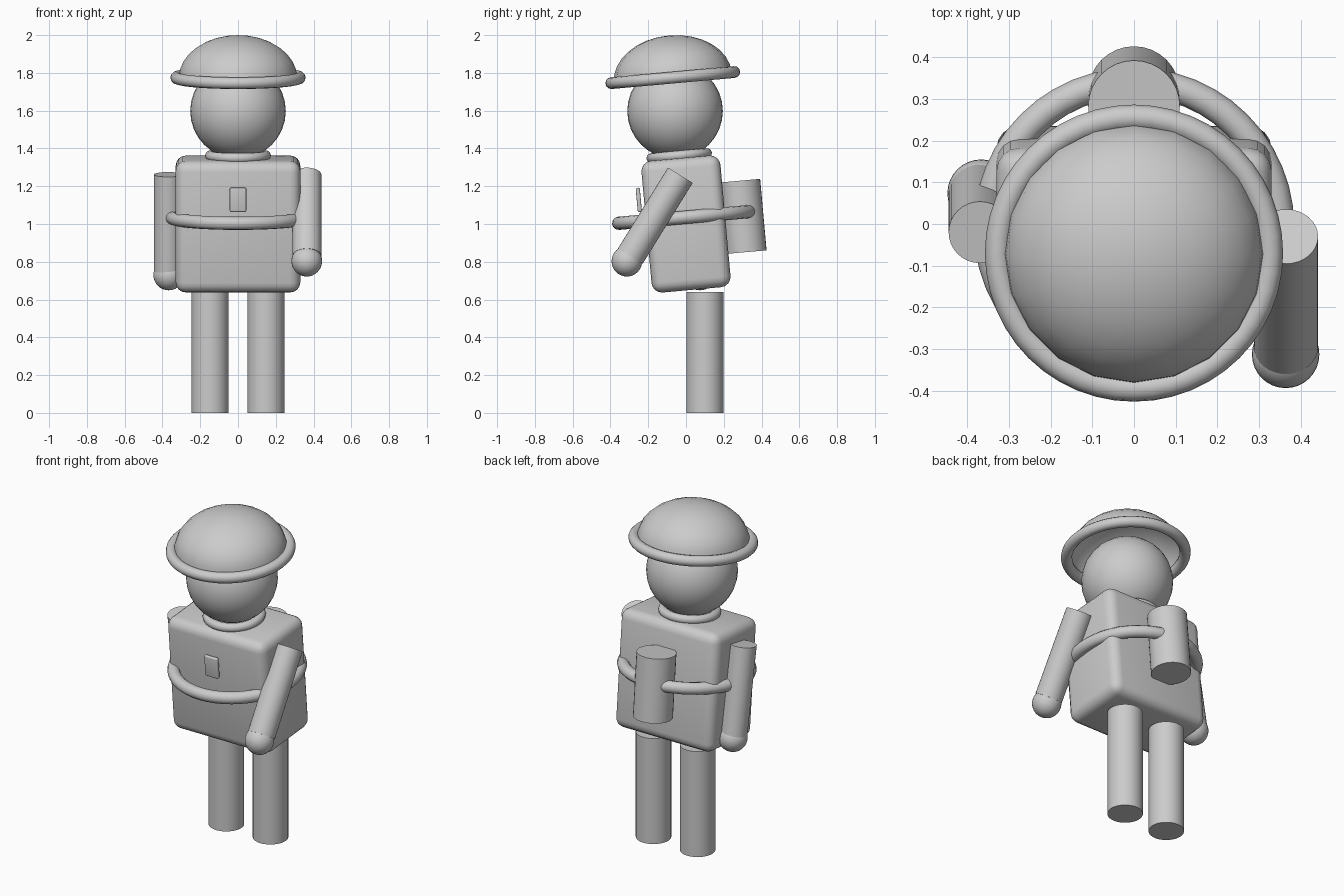
import bpy
import bmesh
import math
from mathutils import Vector

if "Cube" in bpy.data.objects:
    bpy.data.objects.remove(bpy.data.objects["Cube"])

TILT = 0.09  # forward lean of the upper body, radians

grey = bpy.data.materials.new("plain grey")
grey.diffuse_color = (0.6, 0.6, 0.6, 1)
grey.use_nodes = True
grey.node_tree.nodes["Principled BSDF"].inputs["Base Color"].default_value = grey.diffuse_color


def finish(name, angle=35):
    """Name the active object, give it its colour and smooth it."""
    ob = bpy.context.object
    ob.name = name
    ob.data.materials.append(grey)
    bpy.ops.object.shade_smooth_by_angle(angle=math.radians(angle))
    return ob


def rod(name, a, b, r):
    """Cylinder between two points."""
    a, b = Vector(a), Vector(b)
    d = b - a
    bpy.ops.mesh.primitive_cylinder_add(vertices=32, radius=r, depth=d.length,
                                        location=(a + b) / 2)
    bpy.context.object.rotation_euler = d.to_track_quat('Z', 'Y').to_euler()
    return finish(name)


def ball(name, centre, r, segments=32, rings=16):
    bpy.ops.mesh.primitive_uv_sphere_add(segments=segments, ring_count=rings,
                                         radius=r, location=centre)
    return finish(name, 60)


def ring(name, centre, major, minor):
    bpy.ops.mesh.primitive_torus_add(location=centre, rotation=(TILT, 0, 0),
                                     major_radius=major, minor_radius=minor,
                                     major_segments=48, minor_segments=12)
    return finish(name, 60)


def block(name, centre, size, bevel):
    """Leaning box with rounded edges."""
    bpy.ops.mesh.primitive_cube_add(size=1, location=centre, rotation=(TILT, 0, 0))
    ob = bpy.context.object
    ob.scale = size
    bpy.ops.object.transform_apply(location=False, rotation=False, scale=True)
    bm = bmesh.new()
    bm.from_mesh(ob.data)
    bmesh.ops.bevel(bm, geom=bm.edges[:], offset=bevel, segments=4,
                    profile=0.5, affect='EDGES')
    bm.to_mesh(ob.data)
    bm.free()
    return finish(name)


# Legs
for side, x in (("left", -0.148), ("right", 0.148)):
    rod(side + "_leg", (x, 0.1, 0), (x, 0.1, 0.64), 0.098)

# Body, chest badge, belt and collar
block("torso", (0, 0, 1.0), (0.66, 0.42, 0.7), 0.055)
block("chest_badge", (0, -0.25, 1.128), (0.088, 0.022, 0.128), 0.008)
ring("belt", (0, -0.008, 1.035), 0.35, 0.035)
ring("collar", (0, -0.036, 1.362), 0.148, 0.026)

# Canister on the back
rod("back_canister", (0, 0.317, 0.851), (0, 0.283, 1.229), 0.11)

# Arms with round hands
rod("right_arm", (0.365, -0.295, 0.83), (0.365, -0.03, 1.258), 0.077)
ball("right_hand", (0.364, -0.313, 0.803), 0.081)
rod("left_arm", (-0.37, 0.07, 0.75), (-0.37, -0.02, 1.262), 0.075)
ball("left_hand", (-0.367, 0.074, 0.73), 0.081)

# Head
ball("head", (0, -0.058, 1.598), 0.253)

# Hollow hat dome: upper half of a sphere, flattened
dome = ball("hat_dome", (0, -0.07, 1.775), 1, 20, 16)
bm = bmesh.new()
bm.from_mesh(dome.data)
bmesh.ops.delete(bm, geom=[v for v in bm.verts if v.co.z < -0.01], context='VERTS')
bm.to_mesh(dome.data)
bm.free()
dome.scale = (0.313, 0.313, 0.224)
dome.rotation_euler = (TILT, 0, 0)

# Hat brim
ring("hat_brim", (0, -0.07, 1.775), 0.327, 0.031)
